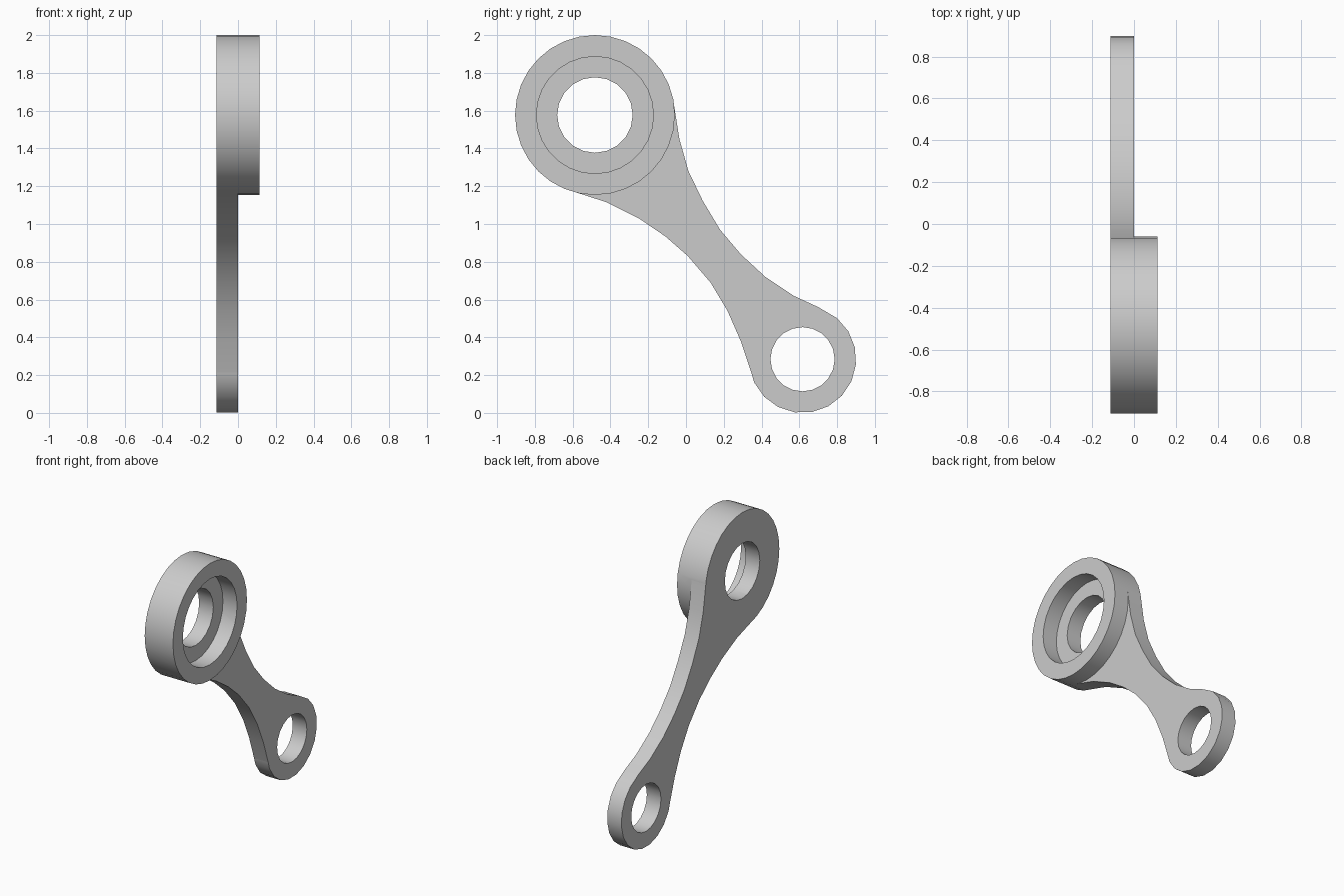
import bpy
import bmesh
import math
from mathutils import Vector

if "Cube" in bpy.data.objects:
    bpy.data.objects.remove(bpy.data.objects["Cube"], do_unlink=True)

BACK, MID, FRONT = -0.113, 0.0, 0.113
BIG = Vector((-0.482, 1.577))
SMALL = Vector((0.617, 0.284))

grey = bpy.data.materials.new("grey metal")
grey.use_nodes = True
colour = (0.6, 0.6, 0.6, 1)
grey.diffuse_color = colour
grey.node_tree.nodes["Principled BSDF"].inputs["Base Color"].default_value = colour


def circle(centre, radius, count, start=0.0, sweep=math.tau, closed=True):
    """Points on an arc in the y-z plane."""
    steps = count if closed else count - 1
    return [centre + radius * Vector((math.cos(start + sweep * i / steps),
                                      math.sin(start + sweep * i / steps)))
            for i in range(count)]


def prism(name, outline, x0, x1):
    """Extrude a y-z outline along x."""
    bm = bmesh.new()
    face = bm.faces.new([bm.verts.new((x0, p[0], p[1])) for p in outline])
    grown = bmesh.ops.extrude_face_region(bm, geom=[face])["geom"]
    verts = [g for g in grown if isinstance(g, bmesh.types.BMVert)]
    bmesh.ops.translate(bm, verts=verts, vec=(x1 - x0, 0, 0))
    bmesh.ops.recalc_face_normals(bm, faces=bm.faces)
    mesh = bpy.data.meshes.new(name)
    bm.to_mesh(mesh)
    bm.free()
    mesh.materials.append(grey)
    obj = bpy.data.objects.new(name, mesh)
    bpy.context.collection.objects.link(obj)
    return obj


def combine(target, tool, operation):
    """Apply a boolean and discard the tool."""
    mod = target.modifiers.new(operation, "BOOLEAN")
    mod.operation, mod.object, mod.solver = operation, tool, "EXACT"
    bpy.context.view_layer.objects.active = target
    bpy.ops.object.modifier_apply(modifier=mod.name)
    bpy.data.objects.remove(tool, do_unlink=True)


# Waisted arm with a rounded small end, its wide end buried in the boss
upper_edge = [(-0.065, 1.64), (-0.035, 1.45), (0.013, 1.28), (0.09, 1.12),
              (0.18, 0.97), (0.29, 0.84), (0.42, 0.72), (0.57, 0.62), (0.70, 0.56)]
lower_edge = [(0.345, 0.215), (0.29, 0.38), (0.22, 0.54), (0.13, 0.69),
              (0.01, 0.83), (-0.11, 0.935), (-0.25, 1.03), (-0.42, 1.115),
              (-0.6, 1.173)]
small_end = circle(SMALL, 0.284, 15, math.radians(50), math.radians(-260), False)
link = prism("link_arm", upper_edge + small_end + lower_edge + [BIG], BACK, MID)

# Thick round boss at the large end
combine(link, prism("boss", circle(BIG, 0.423, 32), BACK, FRONT), "UNION")

# Bearing recess and the two through holes
cuts = [("recess", BIG, 0.31, 28, MID), ("large_hole", BIG, 0.2, 20, BACK - 0.1),
        ("small_hole", SMALL, 0.17, 20, BACK - 0.1)]
for name, centre, radius, sides, start in cuts:
    combine(link, prism(name, circle(centre, radius, sides), start, FRONT + 0.1),
            "DIFFERENCE")

# Smooth curved walls with crisp rims
bpy.ops.object.select_all(action="DESELECT")
link.select_set(True)
bpy.context.view_layer.objects.active = link
bpy.ops.object.shade_smooth_by_angle(angle=math.radians(30))
